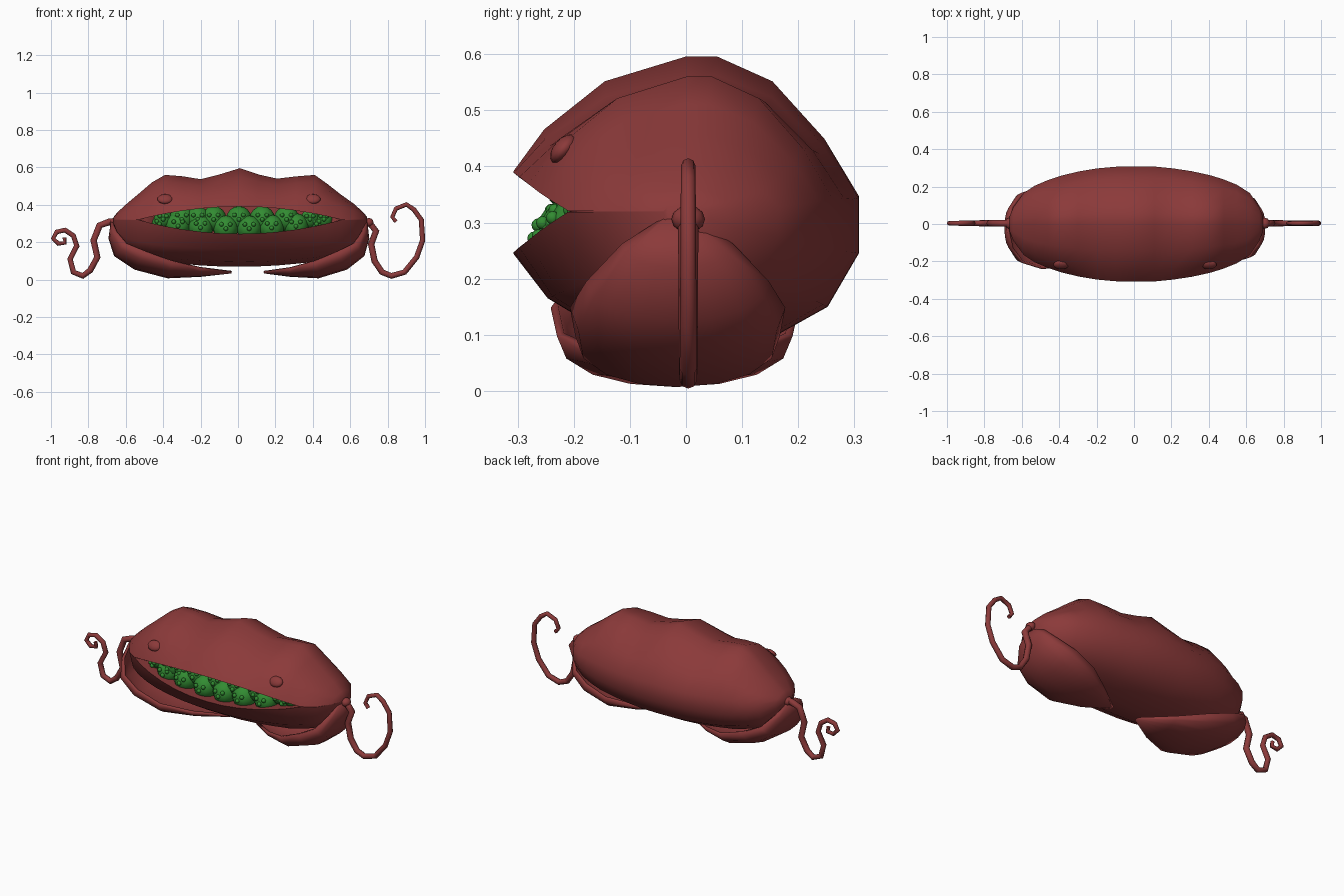
import bpy, bmesh, math
from mathutils import Vector

if "Cube" in bpy.data.objects:
    bpy.data.objects.remove(bpy.data.objects["Cube"])


def material(name, rgb):
    m = bpy.data.materials.new(name)
    m.diffuse_color = (*rgb, 1)
    m.use_nodes = True
    m.node_tree.nodes["Principled BSDF"].inputs["Base Color"].default_value = m.diffuse_color
    return m


RED = material("pod red", (0.26, 0.042, 0.042))
GREEN = material("pea green", (0.032, 0.26, 0.032))


def finish(name, bm, mat, angle=60):
    bmesh.ops.recalc_face_normals(bm, faces=bm.faces)
    me = bpy.data.meshes.new(name)
    bm.to_mesh(me)
    bm.free()
    me.materials.append(mat)
    ob = bpy.data.objects.new(name, me)
    bpy.context.collection.objects.link(ob)
    bpy.ops.object.select_all(action='DESELECT')
    ob.select_set(True)
    bpy.context.view_layer.objects.active = ob
    bpy.ops.object.shade_smooth_by_angle(angle=math.radians(angle))
    return ob


def loft(bm, rings, closed):
    rows = [[bm.verts.new(p) for p in r] for r in rings]
    n = len(rows[0])
    for a, b in zip(rows, rows[1:]):
        for i in range(n if closed else n - 1):
            j = (i + 1) % n
            bm.faces.new((a[i], a[j], b[j], b[i]))
    if closed:
        bm.faces.new(rows[0])
        bm.faces.new(rows[-1][::-1])


def sphere(bm, c, size, u=12, v=8, tilt=None):
    vs = bmesh.ops.create_uvsphere(bm, u_segments=u, v_segments=v, radius=1)['verts']
    for w in vs:
        p = Vector((w.co.x * size[0], w.co.y * size[1], w.co.z * size[2]))
        if tilt:
            p.rotate(tilt)
        w.co = p + Vector(c)


# Pod body: x, half depth, top, bottom
MID = 0.32
stations = [
    (-.665, .04, .335, .275), (-.645, .09, .36, .22), (-.59, .165, .41, .155),
    (-.53, .205, .46, .13), (-.46, .235, .52, .11), (-.39, .258, .56, .095),
    (-.30, .28, .553, .085), (-.20, .297, .537, .076), (-.10, .306, .562, .071),
    (.01, .308, .596, .07), (.11, .307, .562, .071), (.21, .297, .54, .076),
    (.31, .282, .552, .085), (.41, .26, .56, .095), (.48, .238, .51, .11),
    (.55, .21, .455, .13), (.62, .165, .405, .165), (.67, .09, .36, .22),
    (.69, .04, .335, .275)]
# Cross-section as fractions of depth and height, upper lip round the back to lower lip
upper = [(-.82, .53), (-.47, .84), (0, 1), (.18, 1), (.5, .84), (.8, .47), (1, .1)]
lower = [(1, .3), (.82, .68), (.5, .9), (0, 1), (-.42, .9), (-.8, .62)]


def section(x, d, t, b):
    gap = max(0.0, 1 - ((x - .01) / .54) ** 2)
    up, lo = .07 * gap + .001, .074 * gap + .001
    pts = [(x, -d, MID + up)]
    pts += [(x, y * d, MID + z * (t - MID)) for y, z in upper]
    pts += [(x, y * d, MID - z * (MID - b)) for y, z in lower]
    pts += [(x, -d, MID - lo)]
    # hollow behind the lips
    depth = -d + (d * .65) * min(1, gap * 2) + .002
    pts += [(x, depth, MID - lo * 1.3), (x, depth, MID + up * 1.3)]
    return pts


bm = bmesh.new()
loft(bm, [section(*s) for s in stations], True)
finish("pod_body", bm, RED, 70)

# Peas with little nub faces, in two rows
bm = bmesh.new()


def pea(x, y, z, r):
    sphere(bm, (x, y, z), (r, r, r))
    for dx, dz in ((-.35, .3), (.35, .3), (0, -.05)):
        dy = -math.sqrt(1 - dx * dx - dz * dz)
        sphere(bm, (x + dx * r, y + dy * r, z + dz * r), (.012, .012, .012), 8, 6)


for x in (-.40, -.30, -.13, .005, .13, .26, .385, .46):
    pea(x, -.172 + .1 * x * x, .325, .068 if abs(x) < .35 else .05)
pea(-.215, -.17, .325, .066)
for x in (-.42, -.32, -.2, -.065, .06, .18, .31, .42):
    pea(x, -.205 + .28 * x * x, .275 + .14 * x * x, .067 if abs(x) < .4 else .04)
finish("peas", bm, GREEN)

# Eyes
bm = bmesh.new()
for x, yaw in ((-.39, -.25), (.40, .25)):
    from_front = Vector((0, -.7, .6)).to_track_quat('Z', 'Y')
    sphere(bm, (x, -.218, .431), (.042, .031, .018), 14, 8, from_front)
finish("eyes", bm, RED)

# Leaf feet: spine x, spine z, half width, edge x, edge z
leaf = [(.685, .305, .025, .68, .305), (.695, .22, .10, .665, .26),
        (.67, .13, .165, .62, .195), (.58, .06, .195, .53, .15),
        (.43, .014, .185, .41, .10), (.28, .022, .11, .28, .065),
        (.14, .04, .008, .14, .045)]


def leaf_foot(name, sign, stretch, widen, shift, dx):
    bm = bmesh.new()
    rings = []
    for sx, sz, w, ex, ez in leaf:
        ring = []
        for k in range(-4, 5):
            t = k / 4
            x = sx + (ex - sx) * t * t
            x = .69 - (.69 - x) * stretch
            z = sz + (ez - sz) * t * t
            ring.append((sign * x + dx, math.sin(t * math.pi / 2) * w * widen + shift, z))
        rings.append(ring)
    loft(bm, rings, False)
    ob = finish(name, bm, RED)
    mod = ob.modifiers.new("thickness", 'SOLIDIFY')
    mod.thickness = .014
    mod.offset = 0


leaf_foot("right_leaf_foot", 1, 1.0, .95, -.015, 0)
leaf_foot("left_leaf_foot", -1, 1.17, 1.1, -.02, .01)


# Curling tendrils, swept with a tapering round section
def tendril(name, pts):
    bm = bmesh.new()
    rings = []
    for i, (x, z) in enumerate(pts):
        a, b = pts[max(i - 1, 0)], pts[min(i + 1, len(pts) - 1)]
        side = Vector((-(b[1] - a[1]), 0, b[0] - a[0])).normalized()
        r = .019 - .008 * i / (len(pts) - 1)
        rings.append([Vector((x, .004, z)) + side * r * math.cos(q) + Vector((0, r * math.sin(q), 0))
                      for q in (k * math.tau / 8 for k in range(8))])
    loft(bm, rings, True)
    finish(name, bm, RED)


tendril("right_tendril", [
    (.66, .308), (.705, .30), (.738, .26), (.712, .19), (.73, .10), (.77, .04), (.82, .02),
    (.89, .04), (.955, .12), (.987, .21), (.98, .32), (.94, .375), (.90, .402), (.845, .38),
    (.825, .335), (.845, .31)])
tendril("left_tendril", [
    (-.63, .31), (-.69, .308), (-.74, .29), (-.772, .21), (-.752, .12), (-.79, .05), (-.83, .02),
    (-.88, .04), (-.898, .11), (-.862, .18), (-.88, .235), (-.925, .265), (-.97, .255),
    (-.988, .22), (-.96, .192), (-.925, .197), (-.928, .225)])

# Stem knobs where the tendrils join
bm = bmesh.new()
for x in (-.665, .70):
    sphere(bm, (x, .004, .306), (.026, .03, .024), 10, 6)
finish("stem_knobs", bm, RED)
